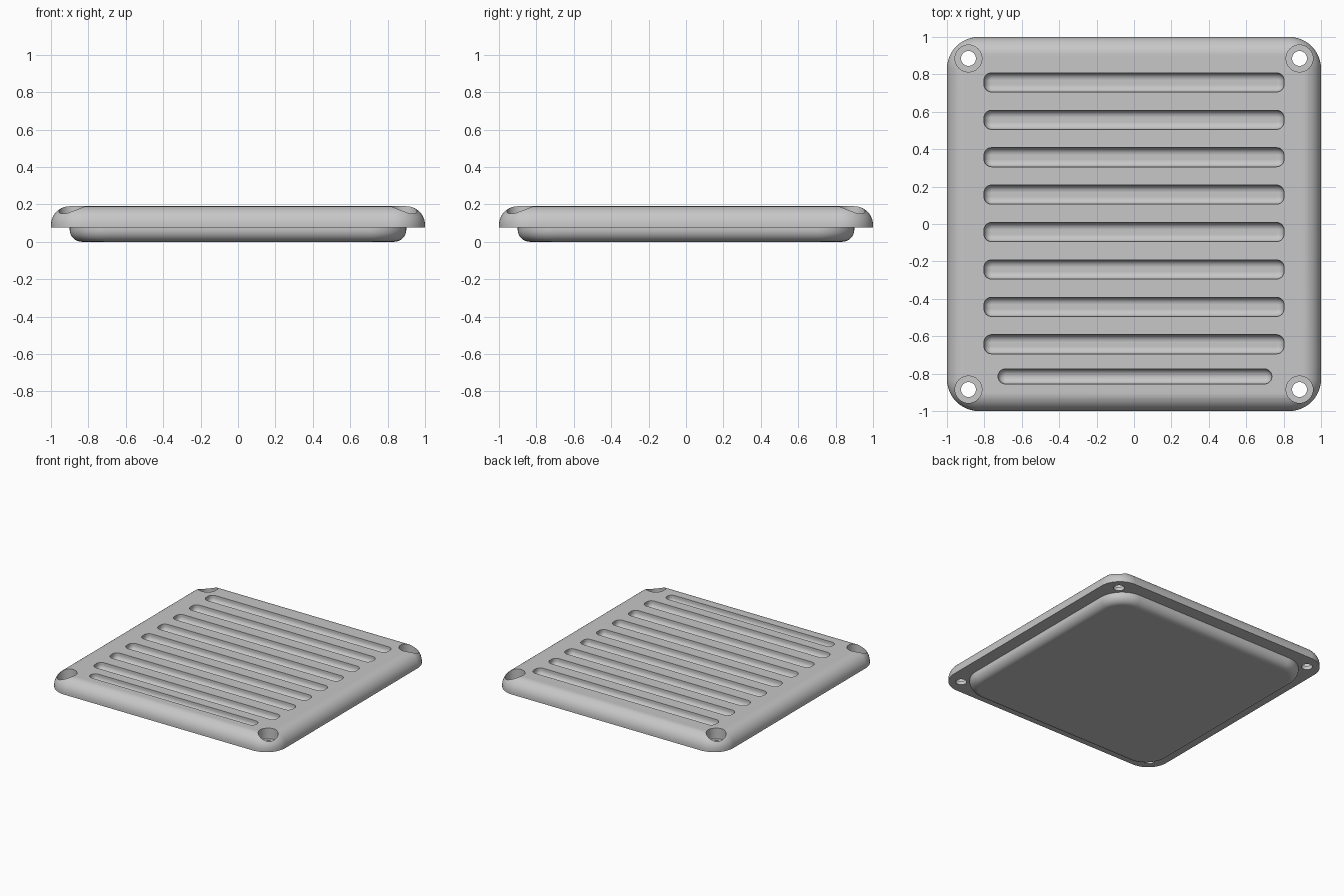
import bpy, bmesh
from math import sin, cos, pi, radians

if "Cube" in bpy.data.objects:
    bpy.data.objects.remove(bpy.data.objects["Cube"], do_unlink=True)

grey = bpy.data.materials.new("light grey")
grey.use_nodes = True
colour = (0.57, 0.57, 0.57, 1)
grey.diffuse_color = colour
grey.node_tree.nodes["Principled BSDF"].inputs["Base Color"].default_value = colour


def ring(bm, cx, cy, hx, hy, r, z, steps):
    """Rounded rectangle of vertices; a circle when hx = hy = r."""
    verts = []
    for q, (sx, sy) in enumerate([(1, 1), (-1, 1), (-1, -1), (1, -1)]):
        for i in range(steps + 1):
            a = (q + i / steps) * pi / 2
            verts.append(bm.verts.new((cx + sx * (hx - r) + r * cos(a),
                                       cy + sy * (hy - r) + r * sin(a), z)))
    return verts


def loft(bm, cx, cy, hx, hy, r, profile, steps=8):
    """Closed solid through rounded rectangles given as (inset, z)."""
    rings = [ring(bm, cx, cy, hx - d, hy - d, r - d, z, steps) for d, z in profile]
    for low, high in zip(rings, rings[1:]):
        for i in range(len(low)):
            j = (i + 1) % len(low)
            bm.faces.new((low[i], low[j], high[j], high[i]))
    bm.faces.new(rings[0][::-1])
    bm.faces.new(rings[-1])


def fillet(f, z, direction, steps=8):
    """Quarter-round (inset, z) steps from the flat face at z to the wall."""
    return [(f * (1 - sin(a)), z + direction * f * (1 - cos(a)))
            for a in (i / steps * pi / 2 for i in range(steps + 1))]


def finish(name, bm):
    bmesh.ops.remove_doubles(bm, verts=bm.verts, dist=1e-5)
    bmesh.ops.recalc_face_normals(bm, faces=bm.faces)
    mesh = bpy.data.meshes.new(name)
    bm.to_mesh(mesh)
    bm.free()
    mesh.materials.append(grey)
    obj = bpy.data.objects.new(name, mesh)
    bpy.context.collection.objects.link(obj)
    return obj


def activate(obj):
    bpy.ops.object.select_all(action='DESELECT')
    obj.select_set(True)
    bpy.context.view_layer.objects.active = obj


TOP, RIM = 0.19, 0.075

# Cover plate with a rounded upper edge
bm = bmesh.new()
loft(bm, 0, 0, 1, 1, 0.17, fillet(0.1, TOP, -1, 10) + [(0, RIM)], 12)
plate = finish("cover_plate", bm)

# Shallow body under the plate with a rounded lower edge
bm = bmesh.new()
loft(bm, 0, 0, 0.9, 0.9, 0.2, fillet(0.065, 0, 1) + [(0, RIM + 0.005)], 12)
body = finish("lower_body", bm)

# Grooves and counterbored screw holes
bm = bmesh.new()
groove = fillet(0.038, TOP - 0.055, 1, 6) + [(0, TOP + 0.05)]
for i in range(8):
    loft(bm, 0, 0.757 - 0.2 * i, 0.802, 0.051, 0.04, groove)
loft(bm, 0.005, -0.815, 0.732, 0.04, 0.04, groove)
for x in (-0.885, 0.885):
    for y in (-0.885, 0.885):
        loft(bm, x, y, 0.072, 0.072, 0.072,
             [(0.032, 0), (0.032, 0.105), (0, 0.105), (0, TOP + 0.05)])
cutter = finish("recess_cutter", bm)
cutter.hide_render = True

activate(plate)
cut = plate.modifiers.new("recesses", 'BOOLEAN')
cut.object = cutter
cut.operation = 'DIFFERENCE'
cut.solver = 'EXACT'
bpy.ops.object.modifier_apply(modifier=cut.name)
bpy.data.objects.remove(cutter, do_unlink=True)

# Smooth fillets, crisp rims and flat faces
for obj in (plate, body):
    activate(obj)
    bpy.ops.object.shade_smooth_by_angle(angle=radians(30))
    flat = obj.modifiers.new("flat faces", 'WEIGHTED_NORMAL')
    flat.keep_sharp = True
